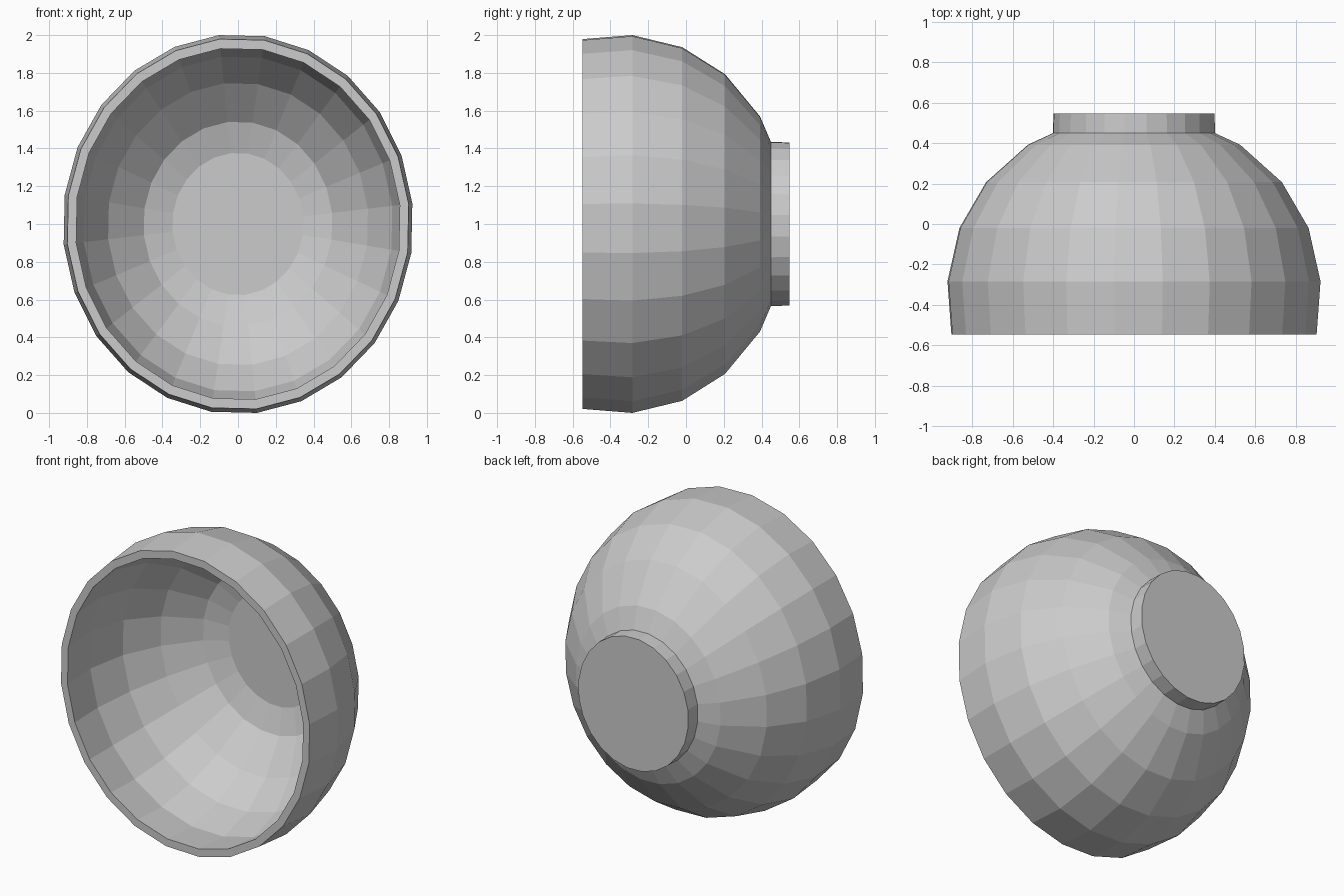
import bpy, bmesh
from math import sin, cos, radians

if "Cube" in bpy.data.objects:
    bpy.data.objects.remove(bpy.data.objects["Cube"])

SIDES = 24
TURN = radians(8.8)      # small twist of the facets seen from the front
X_SCALE = 0.923          # the bowl is slightly oval
FIT = 1 / cos(radians(6.2))


def lathe(name, profile, cap_start=False, cap_end=False, closed=False):
    """Spin (y, radius) points around the y axis with flat facets."""
    bm = bmesh.new()
    rings = []
    for y, r in profile:
        ring = []
        for i in range(SIDES):
            t = TURN + radians(360 / SIDES) * i
            ring.append(bm.verts.new((r * FIT * sin(t) * X_SCALE, y, 1 + r * FIT * cos(t))))
        rings.append(ring)
    for a, b in zip(rings, rings[1:]):
        for i in range(SIDES):
            j = (i + 1) % SIDES
            bm.faces.new((a[i], a[j], b[j], b[i]))
    if cap_start:
        bm.faces.new(rings[0])
    if cap_end:
        bm.faces.new(rings[-1])
    bmesh.ops.recalc_face_normals(bm, faces=bm.faces)
    mesh = bpy.data.meshes.new(name)
    bm.to_mesh(mesh)
    bm.free()
    obj = bpy.data.objects.new(name, mesh)
    bpy.context.collection.objects.link(obj)
    return obj


# Bowl and foot in one shell: inner floor, inner wall, rim, outer wall, foot
lathe("bowl", [
    (0.40, 0.375), (0.35, 0.54), (0.18, 0.745), (-0.03, 0.885),
    (-0.285, 0.948), (-0.547, 0.928),
    (-0.547, 0.979), (-0.284, 1.0), (-0.02, 0.936), (0.207, 0.793),
    (0.392, 0.569), (0.45, 0.434), (0.547, 0.432),
], cap_start=True, cap_end=True)
